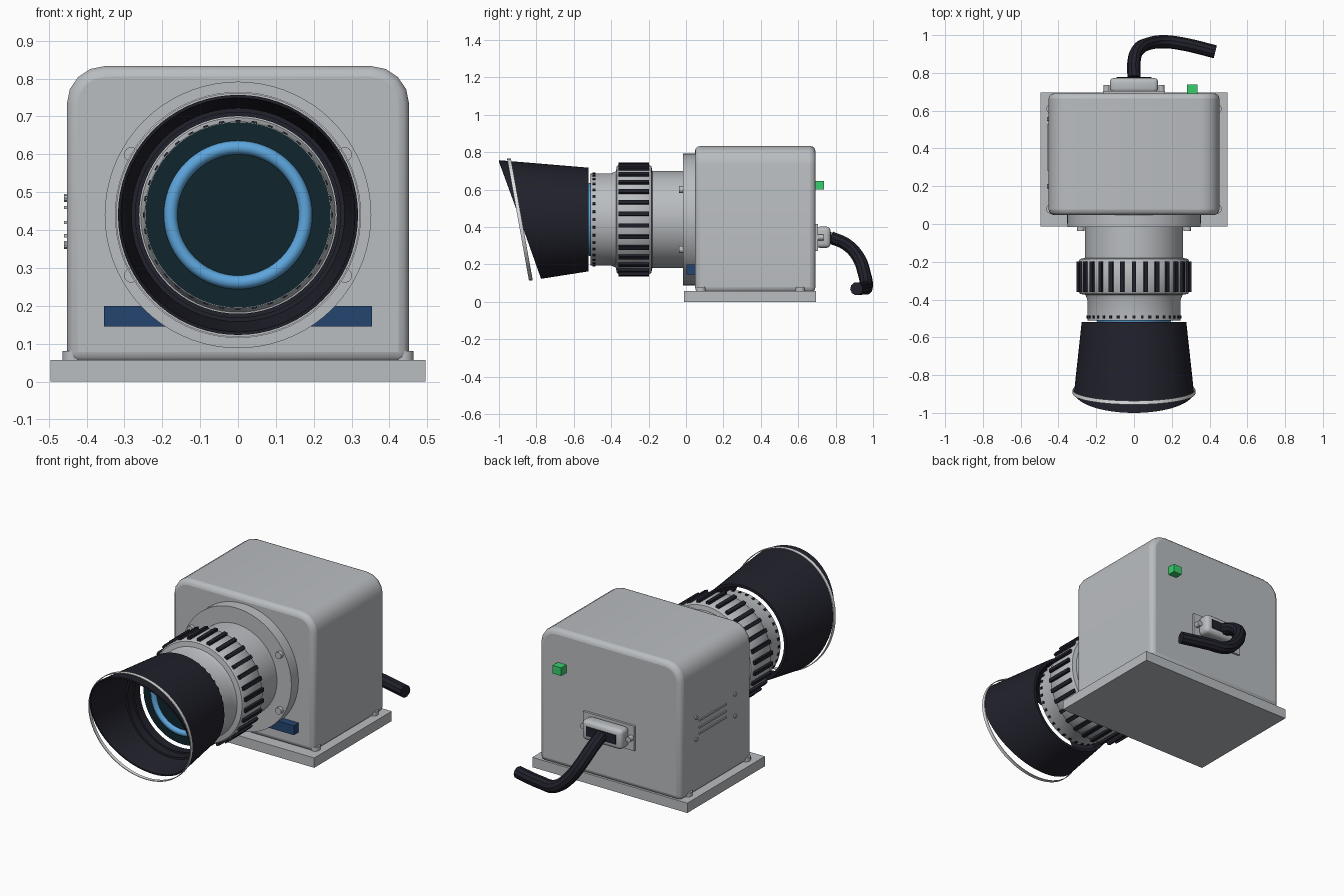
import bpy, bmesh, math
from mathutils import Matrix, Vector

cube = bpy.data.objects.get("Cube")
if cube:
    bpy.data.objects.remove(cube, do_unlink=True)

AXIS_Z = 0.44  # height of the lens axis


def material(name, rgb):
    m = bpy.data.materials.new(name)
    m.use_nodes = True
    m.diffuse_color = (*rgb, 1)
    m.node_tree.nodes["Principled BSDF"].inputs["Base Color"].default_value = (*rgb, 1)
    return m


GREY = material("painted grey", (0.49, 0.51, 0.53))
LIGHT = material("light grey", (0.75, 0.76, 0.77))
BLACK = material("black rubber", (0.015, 0.015, 0.025))
TEAL = material("dark teal glass", (0.005, 0.018, 0.026))
BLUE = material("sky blue", (0.11, 0.38, 0.72))
NAVY = material("navy label", (0.018, 0.06, 0.16))
GREEN = material("green light", (0.04, 0.62, 0.15))


def finish(name, bm, mat, smooth=True):
    bmesh.ops.recalc_face_normals(bm, faces=bm.faces)
    mesh = bpy.data.meshes.new(name)
    bm.to_mesh(mesh)
    bm.free()
    mesh.materials.append(mat)
    ob = bpy.data.objects.new(name, mesh)
    bpy.context.collection.objects.link(ob)
    if smooth:
        smooth_object(ob)
    return ob


def smooth_object(ob):
    bpy.ops.object.select_all(action='DESELECT')
    ob.select_set(True)
    bpy.context.view_layer.objects.active = ob
    bpy.ops.object.shade_smooth_by_angle(angle=math.radians(35))


def add_box(bm, lo, hi, turn=Matrix()):
    lo, hi = Vector(lo), Vector(hi)
    size = Matrix.Diagonal((*(hi - lo), 1))
    bmesh.ops.create_cube(bm, size=1, matrix=turn @ Matrix.Translation((lo + hi) / 2) @ size)


def box(name, lo, hi, mat, bevel=0, segments=3):
    bm = bmesh.new()
    add_box(bm, lo, hi)
    if bevel:
        bmesh.ops.bevel(bm, geom=bm.edges[:], offset=bevel, segments=segments,
                        profile=0.5, affect='EDGES')
    return finish(name, bm, mat, bool(bevel))


def add_peg(bm, centre, radius, depth, axis, segments=16):
    turn = Vector((0, 0, 1)).rotation_difference(Vector(axis)).to_matrix().to_4x4()
    bmesh.ops.create_cone(bm, cap_ends=True, segments=segments, radius1=radius,
                          radius2=radius, depth=depth,
                          matrix=Matrix.Translation(centre) @ turn)


def revolve(name, rings, mat, closed=False, segments=72):
    """Loft circles (radius, y, lean) along the lens axis; lean tilts a circle forward at its top."""
    bm = bmesh.new()
    loops = []
    for r, y, lean in rings:
        loop = []
        for i in range(segments):
            a = math.tau * i / segments
            s = math.sin(a)
            loop.append(bm.verts.new((r * math.cos(a), y - lean * s, AXIS_Z + r * s)))
        loops.append(loop)
    pairs = list(zip(loops, loops[1:]))
    if closed:
        pairs.append((loops[-1], loops[0]))
    else:
        bm.faces.new(loops[0])
        bm.faces.new(loops[-1])
    for a, b in pairs:
        for i in range(segments):
            j = (i + 1) % segments
            bm.faces.new((a[i], a[j], b[j], b[i]))
    return finish(name, bm, mat)


# Base plate and its corner bolts
box("base_plate", (-0.495, -0.012, 0), (0.495, 0.695, 0.057), GREY)
bm = bmesh.new()
for x in (-0.437, 0.437):
    for y in (0.08, 0.61):
        add_peg(bm, (x, y, 0.065), 0.027, 0.03, (0, 0, 1))
finish("base_bolts", bm, GREY)

# Camera housing: wide rounded top corners, then softened edges
bm = bmesh.new()
add_box(bm, (-0.452, 0.048, 0.05), (0.452, 0.692, 0.833))
top_edges = [e for e in bm.edges if all(v.co.z > 0.8 for v in e.verts)
             and abs(e.verts[0].co.x - e.verts[1].co.x) < 0.01]
bmesh.ops.bevel(bm, geom=top_edges, offset=0.1, segments=4, profile=0.5, affect='EDGES')
housing = finish("housing", bm, GREY, False)
soft = housing.modifiers.new("soft_edges", 'BEVEL')
soft.width = 0.028
soft.segments = 3
soft.limit_method = 'ANGLE'
soft.angle_limit = math.radians(40)
smooth_object(housing)

# Side vent slots and screws
bm = bmesh.new()
for z in (0.46, 0.42, 0.385):
    add_box(bm, (-0.459, 0.28, z - 0.004), (-0.45, 0.53, z + 0.004))
for y in (0.2, 0.555):
    for z in (0.36, 0.485):
        add_peg(bm, (-0.453, y, z), 0.011, 0.014, (1, 0, 0), 10)
finish("side_vent", bm, GREY)

# Front label bar and lens flange
box("front_label", (-0.354, 0.003, 0.145), (0.354, 0.05, 0.199), NAVY)
revolve("lens_flange", [(0.352, 0.05, 0), (0.352, -0.016, 0)], GREY)
bm = bmesh.new()
for x in (-0.282, 0.282):
    for z in (-0.16, 0.16):
        add_peg(bm, (x, -0.02, AXIS_Z + z), 0.019, 0.035, (0, 1, 0))
finish("flange_screws", bm, GREY)

# Lens barrel with the wider grip ring
revolve("lens_barrel", [(0.26, 0, 0), (0.26, -0.18, 0), (0.285, -0.185, 0), (0.292, -0.195, 0),
                        (0.292, -0.36, 0), (0.285, -0.37, 0), (0.257, -0.375, 0),
                        (0.247, -0.4, 0), (0.247, -0.508, 0)], GREY)


def around(name, count, lo, hi, mat):
    """Repeat a small block around the lens axis."""
    bm = bmesh.new()
    for i in range(count):
        turn = (Matrix.Translation((0, 0, AXIS_Z))
                @ Matrix.Rotation(math.tau * i / count, 4, 'Y'))
        add_box(bm, lo, hi, turn)
    return finish(name, bm, mat, False)


around("grip_ribs", 30, (-0.0105, -0.36, 0.28), (0.0105, -0.198, 0.306), BLACK)
around("barrel_marks", 36, (-0.007, -0.5, 0.24), (0.007, -0.485, 0.251), BLACK)

# Front glass and the coloured ring on it
revolve("front_glass", [(0.245, -0.5, 0), (0.245, -0.511, 0)], TEAL)
tube = [(0.178 + 0.018 * math.cos(math.tau * i / 12),
         -0.511 + 0.018 * math.sin(math.tau * i / 12), 0) for i in range(12)]
revolve("glass_ring", tube, BLUE, closed=True)

# Slanted open hood with stepped inside
revolve("lens_hood", [(0.277, -0.52, 0), (0.317, -0.8875, 0.1125), (0.309, -0.8875, 0.1125),
                      (0.282, -0.62, 0), (0.271, -0.62, 0), (0.271, -0.57, 0),
                      (0.261, -0.57, 0), (0.261, -0.52, 0)], BLACK, closed=True)
revolve("hood_band", [(0.321, -0.878, 0.058), (0.325, -0.878, 0.058),
                      (0.325, -0.898, 0.058), (0.321, -0.898, 0.058)], LIGHT, closed=True)

# Rear status light
box("status_light", (0.28, 0.68, 0.6), (0.335, 0.738, 0.647), GREEN)

# Rear connector
box("connector_plate", (-0.163, 0.685, 0.272), (0.163, 0.705, 0.415), GREY)
box("connector_shell", (-0.128, 0.695, 0.288), (0.128, 0.773, 0.402), GREY, 0.022)
box("connector_insert", (-0.093, 0.765, 0.318), (0.093, 0.777, 0.372), BLACK)
bm = bmesh.new()
for x in (-0.145, 0.145):
    add_peg(bm, (x, 0.715, 0.345), 0.016, 0.04, (0, 1, 0), 12)
finish("connector_screws", bm, GREY)

# Cable drooping from the connector
curve = bpy.data.curves.new("cable", 'CURVE')
curve.dimensions = '3D'
curve.bevel_depth = 0.035
curve.bevel_resolution = 3
curve.resolution_u = 6
curve.use_fill_caps = True
path = [(0, 0.772, 0.345), (0, 0.86, 0.305), (0.02, 0.92, 0.24),
        (0.08, 0.955, 0.145), (0.165, 0.965, 0.08), (0.26, 0.953, 0.073), (0.43, 0.912, 0.07)]
spline = curve.splines.new('BEZIER')
spline.bezier_points.add(len(path) - 1)
for point, co in zip(spline.bezier_points, path):
    point.co = co
    point.handle_left_type = point.handle_right_type = 'AUTO'
curve.materials.append(BLACK)
cable = bpy.data.objects.new("cable", curve)
bpy.context.collection.objects.link(cable)
bpy.ops.object.select_all(action='DESELECT')
cable.select_set(True)
bpy.context.view_layer.objects.active = cable
bpy.ops.object.convert(target='MESH')
smooth_object(bpy.context.view_layer.objects.active)
